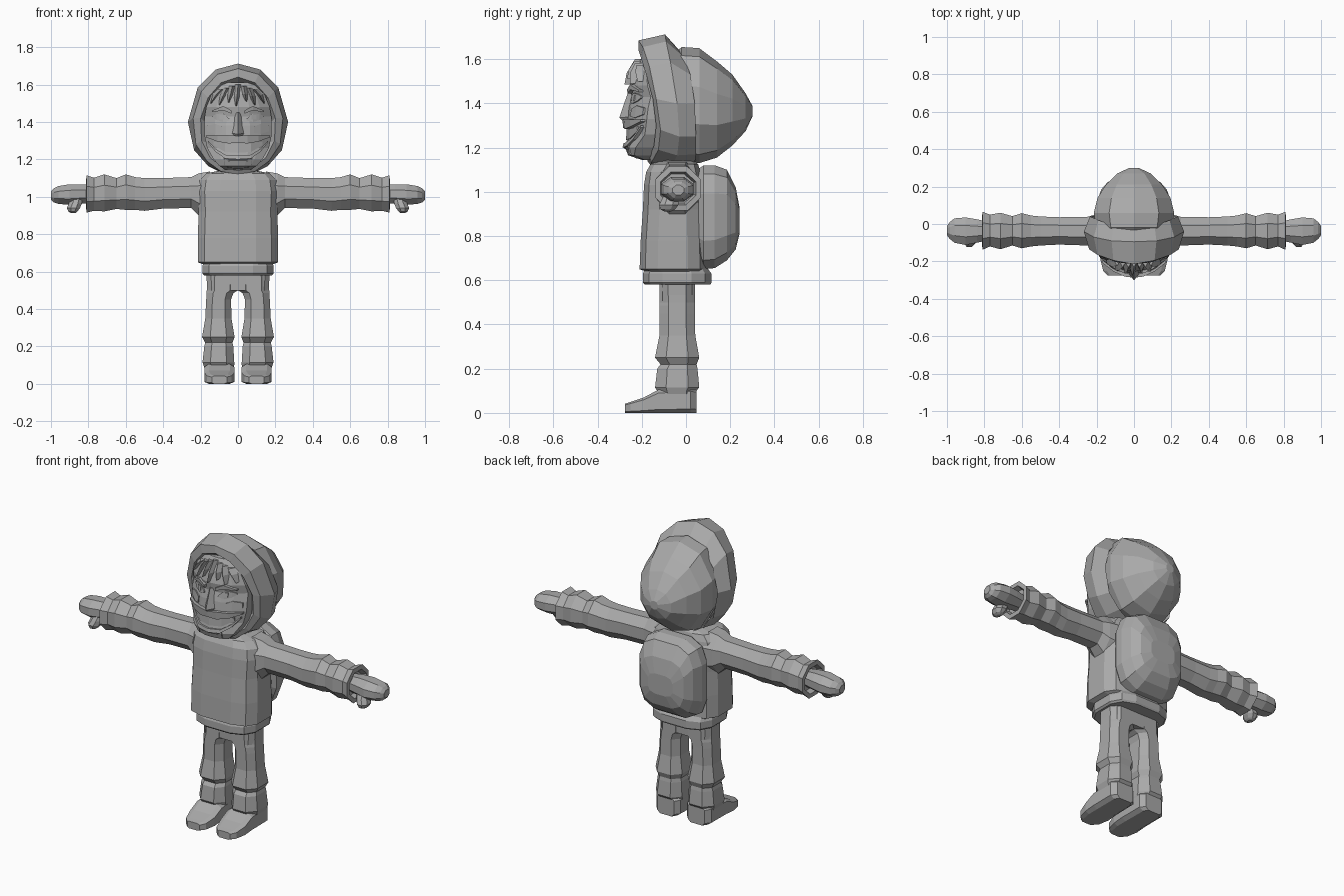
import bpy, bmesh, math

grey = bpy.data.materials.new("plain_grey")
grey.diffuse_color = (0.4, 0.4, 0.4, 1)


def make(name, rings, cap=True, wrap=False, mirror=False):
    """Skin a list of equal-length closed rings into a flat-shaded mesh."""
    bm = bmesh.new()
    loops = [[bm.verts.new(p) for p in r] for r in rings]
    n = len(loops[0])
    pairs = list(zip(loops, loops[1:])) + ([(loops[-1], loops[0])] if wrap else [])
    for a, b in pairs:
        for i in range(n):
            j = (i + 1) % n
            bm.faces.new((a[i], a[j], b[j], b[i]))
    if cap and not wrap:
        bm.faces.new(loops[0])
        bm.faces.new(loops[-1])
    if mirror:
        dup = bmesh.ops.duplicate(bm, geom=bm.verts[:] + bm.edges[:] + bm.faces[:])["geom"]
        for v in dup:
            if isinstance(v, bmesh.types.BMVert):
                v.co.x = -v.co.x
    bmesh.ops.recalc_face_normals(bm, faces=bm.faces[:])
    me = bpy.data.meshes.new(name)
    bm.to_mesh(me)
    bm.free()
    me.materials.append(grey)
    ob = bpy.data.objects.new(name, me)
    bpy.context.collection.objects.link(ob)
    return ob


def ring(axis, t, a0, a1, b0, b1, n=8, p=1.0):
    """Rounded ring across an axis; a and b are the extents of the other two axes."""
    pts = []
    for i in range(n):
        w = 2 * math.pi * (i + 0.5) / n
        c, s = math.cos(w), math.sin(w)
        k = 1 / math.cos(math.pi / n) if n == 8 else 1 / math.cos(math.pi / n) ** p
        a = (a0 + a1) / 2 + (a1 - a0) / 2 * min(1, k * abs(c) ** p) * math.copysign(1, c)
        b = (b0 + b1) / 2 + (b1 - b0) / 2 * min(1, k * abs(s) ** p) * math.copysign(1, s)
        pts.append({"x": (t, a, b), "y": (a, t, b), "z": (a, b, t)}[axis])
    return pts


def loft(name, axis, rows, n=8, p=1.0, mirror=False):
    return make(name, [ring(axis, *r, n=n, p=p) for r in rows], mirror=mirror)


def sym(half):
    """Close a half outline that starts and ends on the centre line."""
    return half + [(-x, y, z) for x, y, z in half[-2:0:-1]]


# Trousers: two legs with bunched shins, joined at the hips
loft("legs", "z", [
    (0.07, .025, .175, -.12, .045), (0.10, .02, .185, -.13, .047), (0.115, .02, .19, -.14, .06),
    (0.20, .025, .18, -.13, .052), (0.22, .03, .175, -.115, .048), (0.25, .018, .192, -.14, .06),
    (0.35, .035, .175, -.12, .042), (0.45, .037, .17, -.12, .04), (0.485, .025, .168, -.12, .04),
    (0.50, .0, .167, -.12, .04), (0.60, .0, .165, -.12, .04)], p=.8, mirror=True)
loft("hips", "z", [(.5, -.165, .165, -.118, .038), (.62, -.17, .17, -.12, .04)], n=12, p=.5)

# Shoes: rounded heel, sloping toe
loft("shoes", "y", [
    (-.275, .06, .14, .0, .042), (-.25, .035, .165, .0, .05), (-.19, .02, .18, 0, .07),
    (-.125, .02, .18, 0, .105), (.02, .022, .18, 0, .115), (.047, .045, .155, 0, .11)],
    p=.45, mirror=True)

# Jacket body and hem band
loft("jacket_hem", "z", [
    (.58, -.18, .18, -.185, .11), (.59, -.19, .19, -.195, .115),
    (.63, -.19, .19, -.195, .115), (.665, -.18, .18, -.18, .09)], n=12, p=.65)
loft("jacket", "z", [
    (.64, -.19, .19, -.18, .08), (.65, -.215, .215, -.21, .09), (.78, -.215, .215, -.205, .085),
    (.92, -.21, .21, -.195, .08), (1.03, -.215, .215, -.19, .075), (1.09, -.205, .205, -.18, .065),
    (1.125, -.17, .17, -.16, .055), (1.14, -.10, .10, -.13, .04)], n=12, p=.6)
loft("neck", "z", [(1.1, -.1, .1, -.14, .04), (1.2, -.11, .11, -.14, .05)])

# Backpack
loft("backpack", "y", [
    (.05, -.17, .17, .68, 1.10), (.08, -.195, .195, .65, 1.12), (.13, -.195, .195, .655, 1.12),
    (.185, -.175, .175, .69, 1.10), (.225, -.14, .14, .74, 1.02), (.242, -.08, .08, .81, .93)],
    n=12, p=.6)

# Sleeves with folds, and an open-looking cuff end
loft("sleeves", "x", [
    (.15, -.14, .06, .88, 1.135), (.21, -.13, .05, .90, 1.125), (.25, -.115, .038, .94, 1.105),
    (.40, -.11, .036, .937, 1.10), (.50, -.115, .04, .925, 1.10), (.55, -.12, .045, .93, 1.105),
    (.60, -.13, .058, .93, 1.12), (.65, -.115, .042, .935, 1.10), (.715, -.135, .06, .922, 1.12),
    (.77, -.12, .05, .925, 1.102), (.81, -.138, .066, .915, 1.115), (.812, -.115, .045, .94, 1.09),
    (.78, -.11, .035, .95, 1.08)], mirror=True)

# Mittens and thumbs
loft("mittens", "x", [
    (.77, -.085, .01, .97, 1.06), (.84, -.10, .025, .962, 1.067), (.90, -.112, .035, .957, 1.067),
    (.96, -.10, .03, .962, 1.057), (.985, -.08, .01, .97, 1.045), (1.0, -.06, -.01, .985, 1.03)],
    mirror=True)
loft("thumbs", "z", [
    (1.0, .83, .89, -.09, -.04), (.965, .835, .905, -.11, -.035), (.94, .845, .915, -.122, -.035),
    (.92, .86, .905, -.115, -.05), (.912, .87, .892, -.10, -.065)], mirror=True)

# Back of the hood
loft("hood_back", "y", [
    (-.08, -.16, .16, 1.2, 1.60), (-.02, -.20, .20, 1.14, 1.655), (.06, -.215, .215, 1.13, 1.65),
    (.14, -.195, .195, 1.155, 1.59), (.21, -.15, .15, 1.21, 1.53), (.27, -.09, .09, 1.275, 1.445),
    (.30, -.025, .025, 1.34, 1.39)], n=10)

# Hood brim: a thick band around the face
make("hood_brim", [
    sym([(0, -.16, 1.60), (.09, -.15, 1.575), (.15, -.14, 1.5), (.175, -.12, 1.4),
         (.17, -.12, 1.29), (.13, -.13, 1.21), (.07, -.15, 1.165), (0, -.15, 1.15)]),
    sym([(0, -.215, 1.64), (.09, -.205, 1.61), (.16, -.18, 1.53), (.20, -.15, 1.42),
         (.195, -.135, 1.3), (.15, -.145, 1.21), (.08, -.165, 1.155), (0, -.175, 1.14)]),
    sym([(0, -.215, 1.685), (.11, -.195, 1.655), (.195, -.165, 1.565), (.24, -.135, 1.42),
         (.225, -.115, 1.28), (.165, -.125, 1.19), (.09, -.155, 1.135), (0, -.16, 1.12)]),
    sym([(0, -.095, 1.712), (.12, -.09, 1.68), (.215, -.07, 1.585), (.268, -.04, 1.4),
         (.235, -.03, 1.25), (.16, -.04, 1.165), (.08, -.06, 1.125), (0, -.06, 1.12)]),
    sym([(0, -.03, 1.64), (.11, -.01, 1.61), (.19, .02, 1.53), (.235, .04, 1.4),
         (.21, .045, 1.25), (.14, .045, 1.17), (.07, .04, 1.13), (0, .035, 1.12)])], wrap=True)

# Head: rows of height, half width, front depth
FACE = [(1.145, .07, -.20), (1.165, .10, -.262), (1.20, .13, -.275), (1.26, .165, -.262),
        (1.33, .18, -.268), (1.38, .18, -.262), (1.43, .178, -.248), (1.48, .17, -.255),
        (1.55, .14, -.235), (1.61, .08, -.20)]


def front(x, z):
    """Depth of the face surface."""
    f = FACE[0][2]
    for (z0, _, f0), (z1, _, f1) in zip(FACE, FACE[1:]):
        if z >= z0:
            f = f0 + (f1 - f0) * min(1, (z - z0) / (z1 - z0))
    return f + 2.8 * x * x


make("head", [sym([(x, front(x, z), z) for x in (0, w * .35, w * .68, w)]
                  + [(w, -.08, z), (w * .8, -.02, z), (0, -.02, z)]) for z, w, f in FACE])


def strip(name, rows, lift, mirror=True):
    """Raised band on the face; rows of x, low z, high z."""
    make(name, [[(x, front(x, z) + d, z) for z, d in
                 ((lo, .02), (lo, -lift), (hi, -lift), (hi, .02))] for x, lo, hi in rows],
         mirror=mirror)


# Grin, moustache, chin beard and eyes
strip("teeth", [(0, 1.235, 1.285), (.07, 1.24, 1.285), (.13, 1.275, 1.295)], .004)
strip("lower_lip", [(0, 1.20, 1.22), (.07, 1.205, 1.225), (.12, 1.24, 1.257), (.16, 1.29, 1.30)], .012)
strip("moustache", [(0, 1.29, 1.325), (.05, 1.285, 1.33), (.11, 1.295, 1.328), (.17, 1.318, 1.328)], .02)
strip("chin_beard", [(0, 1.15, 1.20), (.05, 1.155, 1.20), (.075, 1.17, 1.215)], .008)
strip("cheeks", [(.085, 1.34, 1.375), (.12, 1.335, 1.39), (.165, 1.35, 1.38)], .006)
strip("eyelids", [(.045, 1.408, 1.416), (.08, 1.40, 1.447), (.115, 1.41, 1.442), (.135, 1.425, 1.433)], .006)
strip("pupils", [(.072, 1.412, 1.438), (.098, 1.412, 1.438)], .011)
strip("eyebrows", [(.035, 1.445, 1.462), (.08, 1.462, 1.485), (.14, 1.452, 1.46)], .018)

# Nose: a wedge widening towards the nostrils
make("nose", [
    [(-.015, -.24, 1.45), (0, -.262, 1.45), (.015, -.24, 1.45)],
    [(-.028, -.25, 1.38), (0, -.287, 1.38), (.028, -.25, 1.38)],
    [(-.04, -.25, 1.34), (0, -.302, 1.335), (.04, -.25, 1.34)],
    [(-.03, -.25, 1.32), (0, -.285, 1.32), (.03, -.25, 1.32)]])

# Fringe: pointed locks hanging over the forehead
for i, (x0, x1, low) in enumerate([(-.09, -.145, 1.50), (-.06, -.10, 1.49), (-.03, -.05, 1.505),
                                   (.0, -.01, 1.485), (.03, .045, 1.51), (.06, .09, 1.49),
                                   (.09, .14, 1.50)]):
    mid, z1, z2 = (x0 + x1) / 2, 1.60 - abs(x0) * .3, (low + 1.59) / 2
    make(f"fringe_lock_{i + 1}", [
        [(x0 - .02, front(x0, z1) + .01, z1), (x0, front(x0, z1) - .025, z1), (x0 + .02, front(x0, z1) + .01, z1)],
        [(mid - .018, front(mid, z2) + .01, z2), (mid, front(mid, z2) - .03, z2), (mid + .018, front(mid, z2) + .01, z2)],
        [(x1 - .003, front(x1, low), low), (x1, front(x1, low) - .025, low), (x1 + .003, front(x1, low), low)]])
